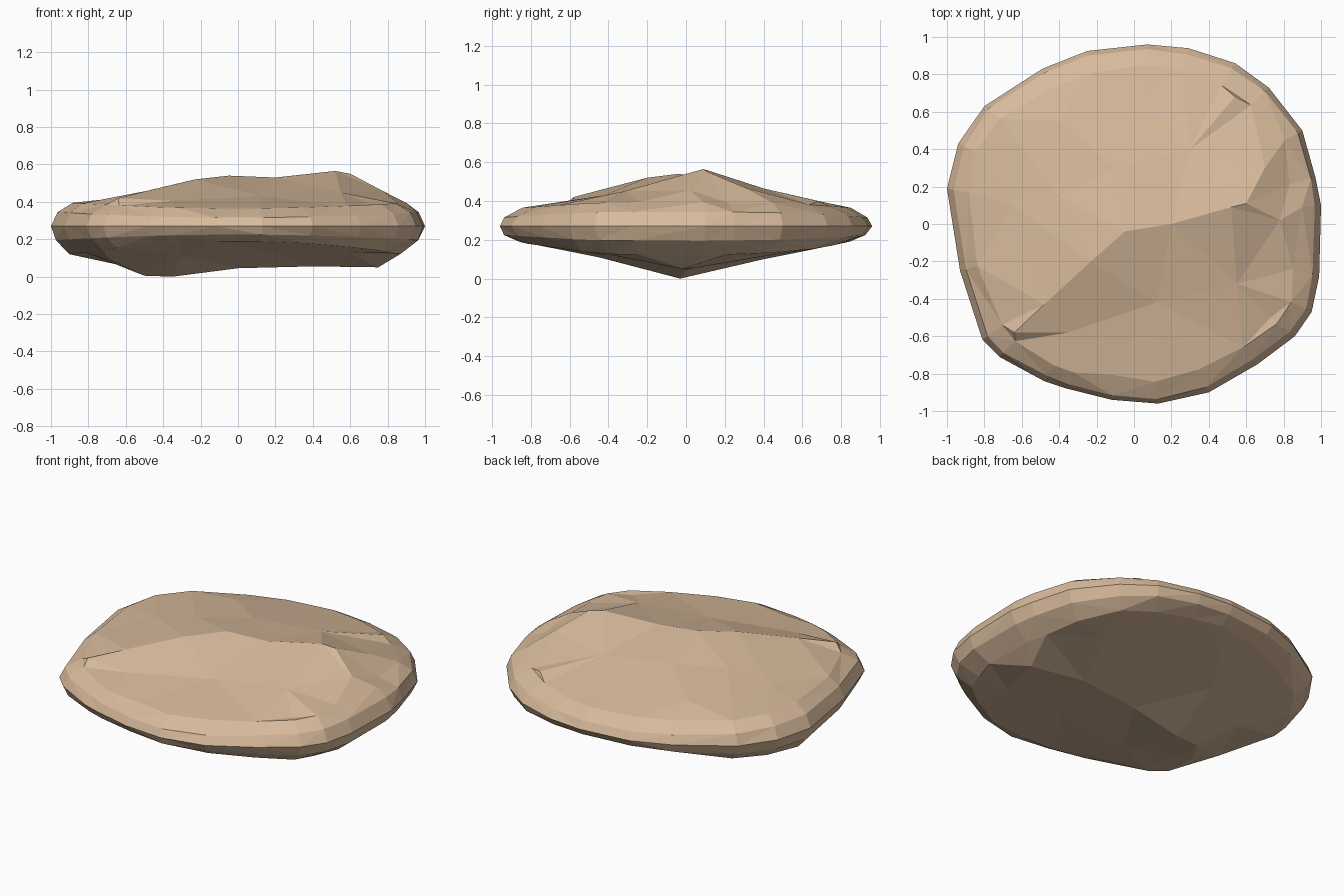
import bpy, bmesh, random
from mathutils import Vector
from mathutils.geometry import delaunay_2d_cdt

if "Cube" in bpy.data.objects:
    bpy.data.objects.remove(bpy.data.objects["Cube"])

random.seed(4)

# Outline of the stone seen from above
RIM = [(1, .1), (.99, -.28), (.95, -.47), (.86, -.6), (.66, -.75), (.4, -.9),
       (.13, -.96), (-.12, -.94), (-.36, -.88), (-.48, -.84), (-.72, -.71),
       (-.81, -.62), (-.93, -.25), (-1, .19), (-.94, .43), (-.8, .63),
       (-.49, .83), (-.25, .925), (.07, .96), (.29, .94), (.54, .86),
       (.72, .73), (.9, .5), (.97, .25)]
RIM_Z = .27

# Crest lines and loose facet corners of the upper and lower sides
TOP_RIDGE = [(-.64, -.58, .42), (-.48, -.43, .46), (-.23, -.2, .52), (-.05, -.04, .54),
             (.2, 0, .53), (.52, .09, .565), (.6, .11, .55), (.7, .3, .47)]
TOP_FACETS = [(.54, .68, .40), (.3, .4, .465), (-.1, .3, .48), (-.4, .15, .465),
              (-.65, .1, .42), (-.4, .55, .42), (.05, .68, .40), (-.35, -.58, .405),
              (.12, -.42, .43), (.55, -.32, .45), (.73, -.5, .38), (.78, .02, .455)]
LOW_RIDGE = [(-.68, -.3, .09), (-.5, -.04, .005), (-.35, -.03, 0), (0, 0, .045),
             (.4, .04, .055), (.75, -.02, .05)]
LOW_FACETS = [(-.6, .2, .055), (-.25, .4, .1), (.2, .35, .11), (.55, .4, .115),
              (-.1, .65, .15), (-.3, -.45, .11), (.2, -.4, .12), (.6, -.4, .125)]


def add_side(bm, sign, ridge, facets):
    """Triangulate one side between the rim, two bevel rings and the crest."""
    pts = [(x, y, RIM_Z) for x, y in RIM]
    n = len(RIM)
    for x, y in RIM:
        s = .97 + random.uniform(-.007, .007)
        pts.append((x * s, y * s, RIM_Z + sign * (.045 + .03 * x * x)))
    for x, y in RIM:
        s = .88 + random.uniform(-.025, .025)
        z = .365 + .03 * x * x if sign > 0 else .19 - .07 * x * x
        pts.append((x * s, y * s, z))
    edges = [(r * n + i, r * n + (i + 1) % n) for r in range(3) for i in range(n)]
    start = len(pts)
    pts += ridge + facets
    edges += [(start + i, start + i + 1) for i in range(len(ridge) - 1)]
    flat = [Vector(p[:2]) for p in pts]
    out, _, tris, origin, _, _ = delaunay_2d_cdt(flat, edges, [], 1, 1e-5)
    verts = [bm.verts.new((v.x, v.y, pts[o[0]][2] if o else RIM_Z))
             for v, o in zip(out, origin)]
    for t in tris:
        bm.faces.new([verts[i] for i in t])


# Stone: both sides welded along the rim
bm = bmesh.new()
add_side(bm, 1, TOP_RIDGE, TOP_FACETS)
add_side(bm, -1, LOW_RIDGE, LOW_FACETS)
bmesh.ops.remove_doubles(bm, verts=bm.verts, dist=1e-4)
bmesh.ops.recalc_face_normals(bm, faces=bm.faces)
mesh = bpy.data.meshes.new("flat_stone")
bm.to_mesh(mesh)
bm.free()

stone = bpy.data.objects.new("flat_stone", mesh)
bpy.context.collection.objects.link(stone)
mat = bpy.data.materials.new("sandstone")
mat.diffuse_color = (.68, .49, .33, 1)
mat.use_nodes = True
mat.node_tree.nodes["Principled BSDF"].inputs["Base Color"].default_value = mat.diffuse_color
mesh.materials.append(mat)
